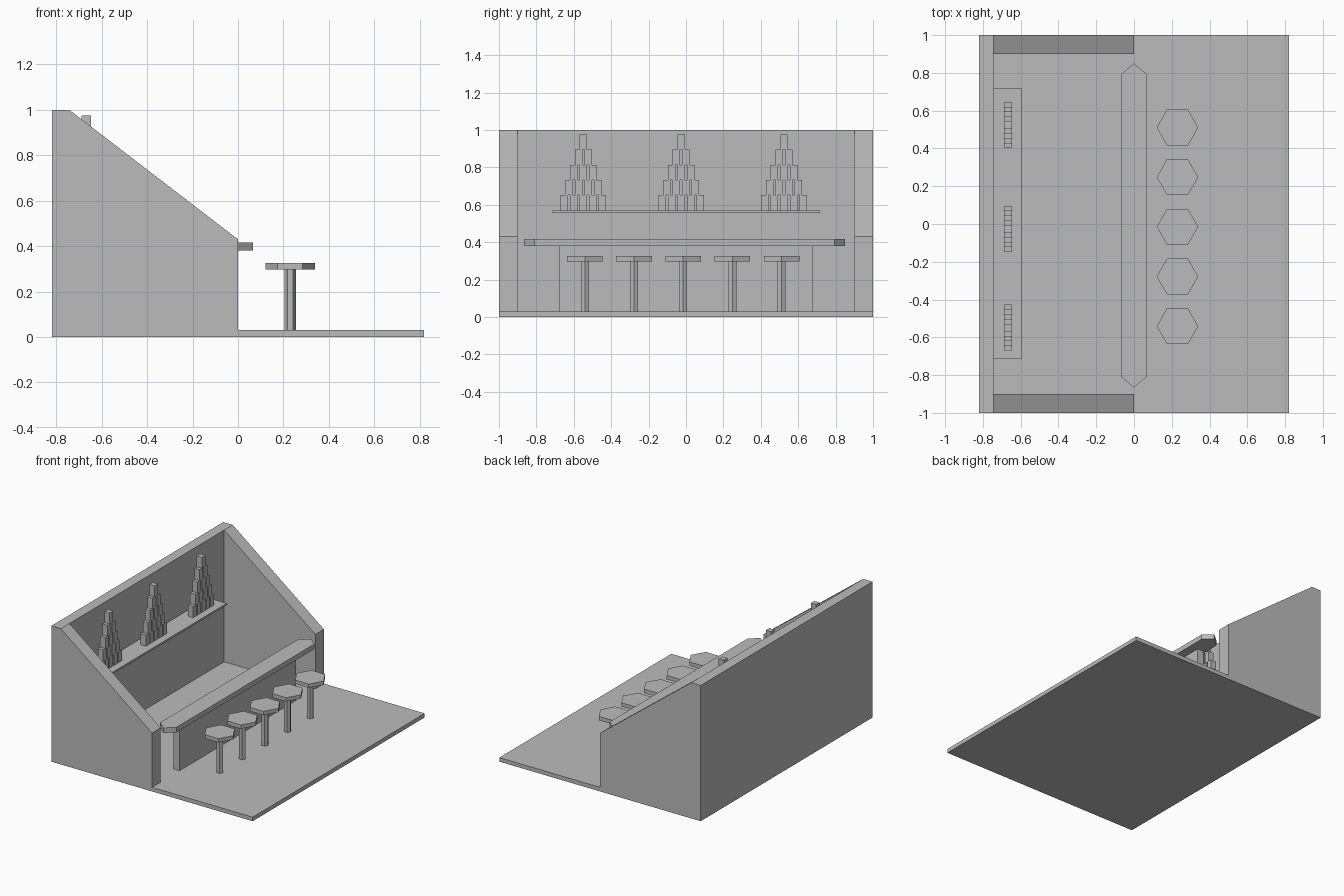
import bpy
import bmesh
from math import cos, sin, tau
from mathutils import Vector

cube = bpy.data.objects.get("Cube")
if cube:
    bpy.data.objects.remove(cube, do_unlink=True)

grey = bpy.data.materials.new("plain_grey")
grey.use_nodes = True
grey.diffuse_color = (0.5, 0.5, 0.5, 1)
grey.node_tree.nodes["Principled BSDF"].inputs["Base Color"].default_value = (0.5, 0.5, 0.5, 1)


def prism(name, outline, sweep):
    """Extrude a flat outline of 3D points along the sweep vector."""
    bm = bmesh.new()
    face = bm.faces.new([bm.verts.new(p) for p in outline])
    grown = bmesh.ops.extrude_face_region(bm, geom=[face], use_keep_orig=True)
    moved = [v for v in grown["geom"] if isinstance(v, bmesh.types.BMVert)]
    bmesh.ops.translate(bm, verts=moved, vec=Vector(sweep))
    bmesh.ops.recalc_face_normals(bm, faces=bm.faces[:])
    mesh = bpy.data.meshes.new(name)
    bm.to_mesh(mesh)
    bm.free()
    mesh.materials.append(grey)
    obj = bpy.data.objects.new(name, mesh)
    bpy.context.collection.objects.link(obj)
    return obj


def box(name, x, y, z):
    outline = [(x[0], y[0], z[0]), (x[1], y[0], z[0]), (x[1], y[1], z[0]), (x[0], y[1], z[0])]
    return prism(name, outline, (0, 0, z[1] - z[0]))


def hexagon(name, x, y, radius, z):
    ring = [(x + radius * cos(i * tau / 6), y + radius * sin(i * tau / 6), z[0]) for i in range(6)]
    return prism(name, ring, (0, 0, z[1] - z[0]))


# Room shell
FLOOR = 0.03
BACK, WALL = -0.82, -0.743
box("floor", (BACK, -BACK), (-1, 1), (0, FLOOR))
box("back_wall", (BACK, WALL), (-0.9, 0.9), (FLOOR, 1))
side_profile = [(BACK, FLOOR), (0, FLOOR), (0, 0.43), (WALL, 1), (BACK, 1)]
for name, y in (("right_side_wall", -1), ("left_side_wall", 0.9)):
    prism(name, [(px, y, pz) for px, pz in side_profile], (0, 0.1, 0))

# Bar counter with pointed ends
box("counter_base", (-0.05, 0), (-0.68, 0.675), (FLOOR, 0.38))
counter = [(-0.067, -0.81), (0, -0.867), (0.065, -0.81), (0.065, 0.795), (0, 0.85), (-0.067, 0.795)]
prism("counter_top", [(x, y, 0.38) for x, y in counter], (0, 0, 0.037))

# Row of stools
for i in range(5):
    y = -0.541 + 0.263 * i
    hexagon(f"stool_post_{i + 1}", 0.23, y, 0.025, (FLOOR, 0.298))
    hexagon(f"stool_seat_{i + 1}", 0.23, y, 0.11, (0.298, 0.326))

# Wall shelf with stacked glass pyramids
SHELF = 0.571
box("shelf", (WALL, -0.593), (-0.715, 0.717), (0.557, SHELF))
for stack, centre in enumerate((-0.549, -0.026, 0.524)):
    for row in range(5):
        count = 5 - row
        z = SHELF + 0.081 * row
        for i in range(count):
            y = centre + (i - (count - 1) / 2) * 0.051
            box(f"glass_{stack + 1}_{row + 1}_{i + 1}", (-0.689, -0.647),
                (y - 0.02, y + 0.02), (z, z + 0.081))
